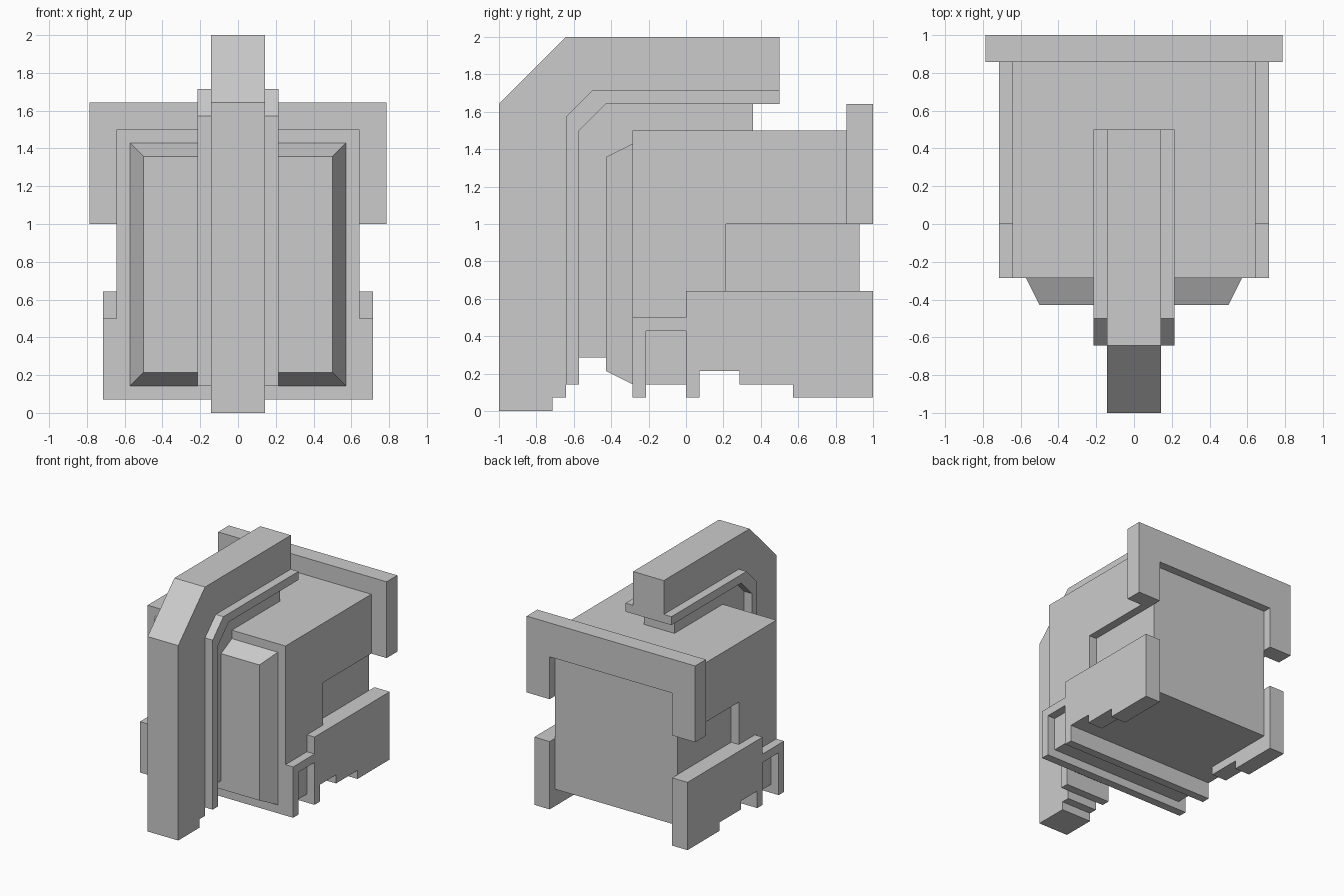
import bpy, bmesh

if "Cube" in bpy.data.objects:
    bpy.data.objects.remove(bpy.data.objects["Cube"])

U = 1 / 14  # the model sits on a grid of 1/14 unit


def make(name, verts, faces):
    mesh = bpy.data.meshes.new(name)
    bm = bmesh.new()
    vs = [bm.verts.new([c * U for c in v]) for v in verts]
    for f in faces:
        bm.faces.new([vs[i] for i in f])
    bmesh.ops.recalc_face_normals(bm, faces=bm.faces)
    bm.to_mesh(mesh)
    bm.free()
    obj = bpy.data.objects.new(name, mesh)
    bpy.context.collection.objects.link(obj)
    return obj


def prism(name, profile, lo, hi, axis="x"):
    """Extrude a (y, z) profile along x, or an (x, z) profile along y."""
    n = len(profile)
    if axis == "x":
        verts = [(d, a, b) for d in (lo, hi) for a, b in profile]
    else:
        verts = [(a, d, b) for d in (lo, hi) for a, b in profile]
    sides = [(i, (i + 1) % n, n + (i + 1) % n, n + i) for i in range(n)]
    return make(name, verts, [tuple(range(n)), tuple(range(n, 2 * n))] + sides)


# Arched spine: outer bar, wider thin flange, inner web
prism("spine_bar", [(-14, 0), (-10, 0), (-10, 1), (-9, 1), (-9, 22), (-7, 24),
                    (7, 24), (7, 28), (-9, 28), (-14, 23)], -2, 2)
prism("spine_flange", [(-9, 2), (-8, 2), (-8, 21), (-6, 23), (7, 23), (7, 24),
                       (-7, 24), (-9, 22)], -3, 3)
prism("spine_web", [(-8, 4), (-6, 4), (-6, 19), (-4, 21), (5, 21), (5, 23),
                    (-6, 23), (-8, 21)], -2, 2)
prism("spine_web_corner", [(-6, 19), (-4, 20), (-4, 21)], -2, 2)

# Body: wide shell with stepped underside, narrower core behind it
prism("body_shell", [(-4, 1), (-3, 1), (-3, 2), (0, 2), (0, 1), (1, 1), (1, 3),
                     (3, 3), (3, 14), (12, 14), (12, 21), (-4, 21)], -9, 9)
prism("body_core", [(3, 3), (13, 3), (13, 19), (12, 19), (12, 14), (3, 14)], -8, 8)

# Tapered front panel
rings = [(-4, 8, 2, 20), (-6, 7, 3, 19)]
verts = [p for y, w, b, t in rings
         for p in ((-w, y, b), (w, y, b), (w, y, t), (-w, y, t))]
make("front_panel", verts, [(0, 1, 2, 3), (4, 5, 6, 7)] +
     [(i, (i + 1) % 4, 4 + (i + 1) % 4, 4 + i) for i in range(4)])

# Side skirts: notched plate plus a thin front frame around a recess
plate = [(0, 1), (1, 1), (1, 3), (3, 3), (4, 3), (4, 2), (8, 2), (8, 1), (14, 1),
         (14, 9), (0, 9)]
frame = [(-4, 1), (-3, 1), (-3, 6), (0, 6), (0, 7), (-4, 7)]
for side, s in (("left", -1), ("right", 1)):
    prism(side + "_skirt", plate, 8 * s, 10 * s)
    prism(side + "_skirt_frame", frame, 9 * s, 10 * s)

# Rear bracket shaped like an upside-down U
prism("rear_bracket", [(-11, 14), (-8, 14), (-8, 19), (8, 19), (8, 14), (11, 14),
                       (11, 23), (-11, 23)], 12, 14, "y")
